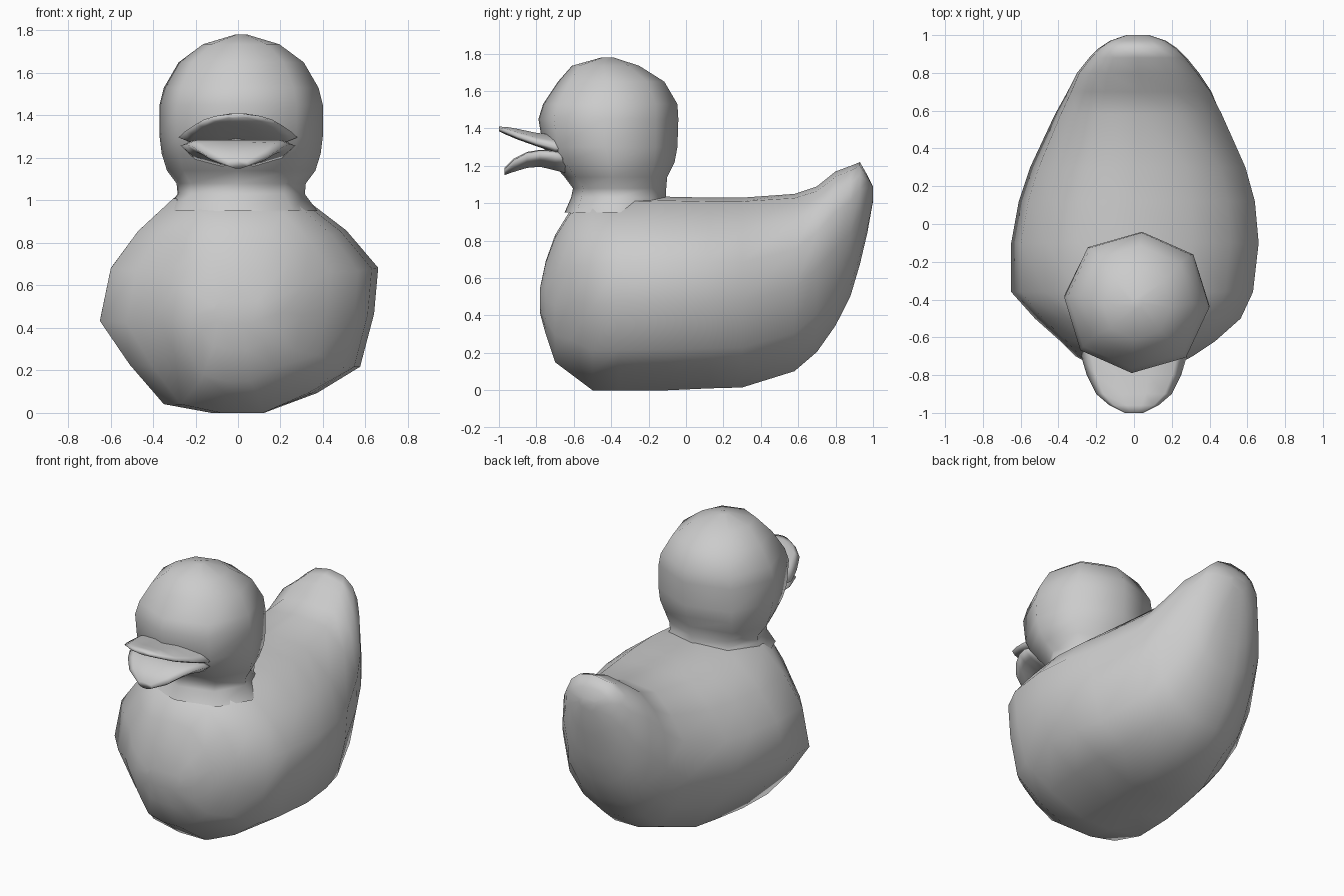
import bpy, bmesh
from math import sin, cos, pi, atan2, copysign


def loft(name, rings, cap_start=True, cap_end=True):
    """Skin a list of equally sized point rings."""
    bm = bmesh.new()
    loops = [[bm.verts.new(p) for p in ring] for ring in rings]
    n = len(loops[0])
    for a, b in zip(loops, loops[1:]):
        for i in range(n):
            j = (i + 1) % n
            bm.faces.new((a[i], a[j], b[j], b[i]))
    if cap_start:
        bm.faces.new(loops[0])
    if cap_end:
        bm.faces.new(loops[-1])
    bmesh.ops.recalc_face_normals(bm, faces=bm.faces)
    for f in bm.faces:
        f.smooth = True
    mesh = bpy.data.meshes.new(name)
    bm.to_mesh(mesh)
    bm.free()
    obj = bpy.data.objects.new(name, mesh)
    bpy.context.collection.objects.link(obj)
    return obj


def upright_ring(y, zb, zt, w, bend, n=10):
    """Elliptic cross-section facing y, bent up or down at the sides."""
    pts = []
    for i in range(n):
        a = 2 * pi * i / n
        x = w * cos(a)
        pts.append((x, y, (zb + zt) / 2 + sin(a) * (zt - zb) / 2 + bend * x * x))
    return pts


# Slightly lopsided faceted body outline, as fractions of half width and height
OUTLINE = [(0.18, 0), (0.56, 0.09), (0.87, 0.21), (0.97, 0.45), (1, 0.66), (0.77, 0.83),
           (0.46, 0.98), (0, 1.0), (-0.46, 0.98), (-0.72, 0.83), (-0.92, 0.66),
           (-1, 0.42), (-0.78, 0.22), (-0.53, 0.04), (-0.18, 0)]


def fat(v):
    return copysign(abs(v) ** 0.85, v)


def body_ring(y, zb, zt, w, zw, cx):
    """Faceted outline that turns into a full oval towards the tail."""
    t = min(max((y - 0.5) / 0.3, 0), 1)
    pts = []
    for u, v in OUTLINE:
        a = atan2(2 * v - 1, u)
        s = fat(sin(a))
        ex, ez = w * fat(cos(a)), zw + s * ((zt - zw) if s > 0 else (zw - zb))
        px, pz = w * u, zb + v * (zt - zb)
        pts.append((cx + px + t * (ex - px), y, pz + t * (ez - pz)))
    return pts


def head_ring(z, yc, ry, rx, n=8):
    """Slightly turned octagon with fuller corners."""
    pts = []
    for i in range(n):
        a = 2 * pi * i / n - 0.07
        k = 1.03 if i % 2 else 1.0
        pts.append((0.015 + k * rx * cos(a), yc + k * ry * sin(a), z))
    return pts


# Body with raised tail: y, bottom, top, half width, widest height, sideways shift
body = [
    (-0.78, 0.41, 0.55, 0.12, 0.48, 0),
    (-0.75, 0.30, 0.69, 0.22, 0.49, 0),
    (-0.70, 0.15, 0.83, 0.31, 0.50, 0),
    (-0.62, 0.09, 0.96, 0.41, 0.52, 0.02),
    (-0.50, 0.00, 1.01, 0.545, 0.54, 0.02),
    (-0.36, 0.00, 1.03, 0.64, 0.56, -0.01),
    (-0.10, 0.00, 1.035, 0.655, 0.60, 0.005),
    (0.12, 0.01, 1.03, 0.625, 0.60, 0.015),
    (0.30, 0.015, 1.03, 0.57, 0.61, 0.02),
    (0.58, 0.10, 1.05, 0.445, 0.68, 0.025),
    (0.70, 0.20, 1.09, 0.385, 0.75, 0.03),
    (0.80, 0.34, 1.17, 0.325, 0.83, 0.02),
    (0.88, 0.50, 1.20, 0.26, 0.90, 0.02),
    (0.93, 0.67, 1.22, 0.21, 0.99, 0.02),
    (0.97, 0.84, 1.15, 0.15, 1.04, 0.02),
    (1.00, 1.01, 1.09, 0.06, 1.06, 0.02),
]
loft("body", [body_ring(*r) for r in body])

# Neck and head: z, centre y, half depth, half width
head = [
    (0.95, -0.365, 0.285, 0.36),
    (1.03, -0.36, 0.255, 0.30),
    (1.08, -0.355, 0.25, 0.305),
    (1.14, -0.375, 0.275, 0.35),
    (1.22, -0.39, 0.33, 0.375),
    (1.30, -0.405, 0.36, 0.385),
    (1.45, -0.415, 0.375, 0.385),
    (1.53, -0.405, 0.36, 0.365),
    (1.65, -0.40, 0.285, 0.295),
    (1.735, -0.43, 0.18, 0.18),
    (1.78, -0.42, 0.03, 0.03),
]
loft("head", [head_ring(*r) for r in head], cap_start=False)

# Open beak: y, bottom, top, half width
upper = [
    (-1.00, 1.385, 1.41, 0.05),
    (-0.96, 1.365, 1.41, 0.13),
    (-0.90, 1.34, 1.40, 0.20),
    (-0.80, 1.305, 1.38, 0.25),
    (-0.70, 1.27, 1.37, 0.28),
    (-0.62, 1.26, 1.36, 0.26),
]
lower = [
    (-0.97, 1.15, 1.19, 0.05),
    (-0.92, 1.165, 1.24, 0.15),
    (-0.85, 1.185, 1.275, 0.21),
    (-0.78, 1.19, 1.285, 0.245),
    (-0.70, 1.17, 1.28, 0.27),
    (-0.62, 1.15, 1.27, 0.25),
]
for name, table, bend in (("upper_beak", upper, -0.3), ("lower_beak", lower, 0.45)):
    loft(name, [upright_ring(*r, bend) for r in table])
